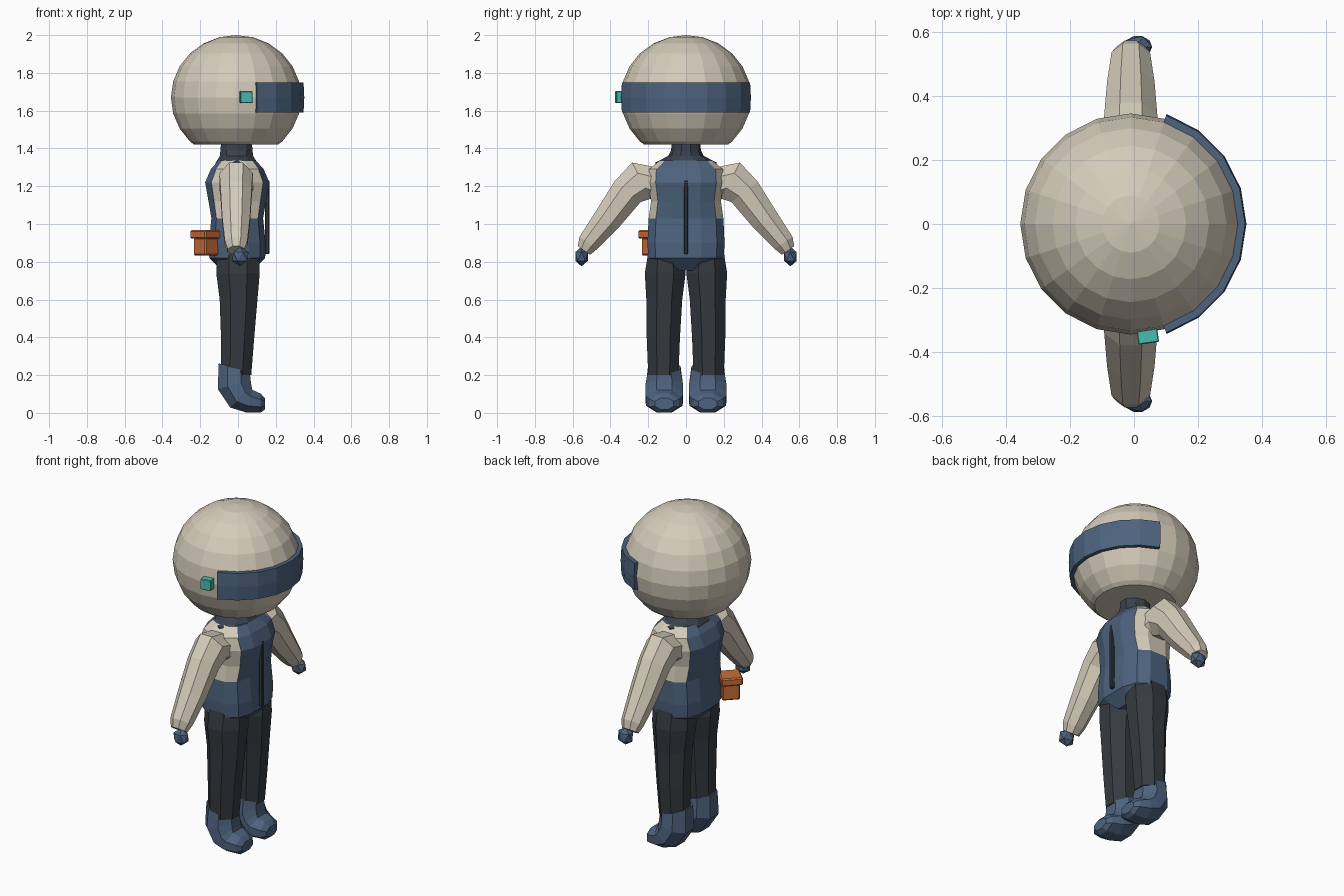
import bpy, bmesh
from math import sin, cos, pi, radians, copysign
from mathutils import Vector, Matrix

old = bpy.data.objects.get("Cube")
if old:
    bpy.data.objects.remove(old, do_unlink=True)


def material(name, rgb):
    m = bpy.data.materials.new(name)
    m.use_nodes = True
    m.diffuse_color = (*rgb, 1)
    bsdf = m.node_tree.nodes["Principled BSDF"]
    bsdf.inputs["Base Color"].default_value = (*rgb, 1)
    bsdf.inputs["Roughness"].default_value = 0.8
    return m


CREAM = material("cream", (0.66, 0.60, 0.49))
BLUE = material("denim blue", (0.075, 0.125, 0.21))
DARK = material("charcoal", (0.036, 0.043, 0.05))
SLATE = material("dark slate", (0.04, 0.053, 0.075))
ORANGE = material("orange", (0.58, 0.15, 0.04))
TEAL = material("teal", (0.07, 0.50, 0.42))


def finish(name, bm, *mats):
    bmesh.ops.recalc_face_normals(bm, faces=bm.faces)
    me = bpy.data.meshes.new(name)
    bm.to_mesh(me)
    bm.free()
    for m in mats:
        me.materials.append(m)
    ob = bpy.data.objects.new(name, me)
    bpy.context.collection.objects.link(ob)
    return ob


def skin(name, rings, *mats):
    """Closed surface through a row of point rings."""
    bm = bmesh.new()
    rows = [[bm.verts.new(p) for p in ring] for ring in rings]
    n = len(rows[0])
    for a, b in zip(rows, rows[1:]):
        for i in range(n):
            j = (i + 1) % n
            bm.faces.new((a[i], a[j], b[j], b[i]))
    bm.faces.new(rows[0])
    bm.faces.new(rows[-1])
    return finish(name, bm, *mats)


def section(c, ru, rv, tilt_u=0, tilt_v=0, sides=8, power=1.0):
    """Ring with flats on its axes; u leans in the xz plane, v in the yz plane."""
    tu, tv = radians(tilt_u), radians(tilt_v)
    u = Vector((cos(tu), 0, sin(tu))) * ru
    v = Vector((0, cos(tv), sin(tv))) * rv
    soft = lambda t: copysign(abs(t) ** power, t) / cos(pi / sides) ** power
    angles = [2 * pi * (i + 0.5) / sides for i in range(sides)]
    return [Vector(c) + u * soft(cos(a)) + v * soft(sin(a)) for a in angles]


def mirrored(ring, side):
    return [Vector((p.x, p.y * side, p.z)) for p in ring]


def box(name, center, size, turn, mat, bevel=0.0):
    bm = bmesh.new()
    bmesh.ops.create_cube(bm, size=1, matrix=Matrix.Diagonal((*size, 1)))
    if bevel:
        bmesh.ops.bevel(bm, geom=bm.edges[:], offset=bevel, segments=1, affect='EDGES')
    ob = finish(name, bm, mat)
    ob.location = center
    ob.rotation_euler.z = radians(turn)
    return ob


# Head: faceted globe with a flat cut underneath
HEAD = Vector((-0.01, 0, 1.67))
bm = bmesh.new()
bmesh.ops.create_uvsphere(bm, u_segments=20, v_segments=12, radius=1)
bmesh.ops.transform(bm, matrix=Matrix.Translation(HEAD) @ Matrix.Diagonal((0.345, 0.345, 0.33, 1)),
                    verts=bm.verts)
bmesh.ops.bisect_plane(bm, geom=bm.verts[:] + bm.edges[:] + bm.faces[:],
                       plane_co=(0, 0, 1.42), plane_no=(0, 0, 1), clear_inner=True)
bmesh.ops.holes_fill(bm, edges=[e for e in bm.edges if e.is_boundary], sides=0)
finish("head", bm, CREAM)

# Visor: curved band around the face
profile = [(0.332, -0.08), (0.357, -0.08), (0.361, 0), (0.357, 0.08), (0.332, 0.08)]
skin("visor", [[HEAD + Vector((r * cos(a), r * sin(a), h)) for r, h in profile]
               for a in (radians(18 * k) for k in range(-4, 5))], BLUE)

# Earpiece on the right of the head
box("earpiece", (0.043, -0.35, 1.672), (0.065, 0.045, 0.062), 8, TEAL, 0.003)

# Neck and flared collar
skin("neck_collar", [section((-0.008, 0, z), rx, ry, sides=10) for z, rx, ry in
     [(1.28, 0.12, 0.15), (1.325, 0.11, 0.155), (1.36, 0.088, 0.09),
      (1.39, 0.085, 0.075), (1.45, 0.08, 0.07)]], SLATE)

# Torso: blue panels front and back, cream on the upper flanks
torso = skin("torso", [section((-0.004, 0, z), rx, ry, sides=12, power=0.7) for z, rx, ry in
     [(0.755, 0.085, 0.13), (0.82, 0.148, 0.2), (0.9, 0.15, 0.204), (1.03, 0.137, 0.198),
      (1.12, 0.152, 0.185), (1.22, 0.17, 0.2), (1.29, 0.14, 0.195), (1.335, 0.1, 0.14)]],
     BLUE, CREAM)
for f in torso.data.polygons:
    c = f.center
    if c.z > 1.03 and abs(c.y) > 1.15 * abs(c.x) and abs(f.normal.z) < 0.95:
        f.material_index = 1

# Zip down the chest
box("zip", (0.155, 0, 1.035), (0.022, 0.02, 0.39), 0, DARK, 0.004)

# Hip pouch, set diagonally at the back right
box("pouch_body", (-0.17, -0.17, 0.88), (0.1, 0.095, 0.095), 45, ORANGE, 0.008)
box("pouch_lid", (-0.172, -0.172, 0.945), (0.12, 0.12, 0.045), 45, ORANGE, 0.007)

# Limb sections
LEG = [(0.85, 0.0, 0.11, 0.115, 0.09), (0.74, 0.0, 0.11, 0.115, 0.108),
       (0.6, 0.003, 0.115, 0.1, 0.095), (0.4, -0.002, 0.12, 0.088, 0.088),
       (0.2, -0.01, 0.12, 0.08, 0.08)]
BOOT = [(-0.02, 0.24, 0.085, 0.086, -15), (-0.02, 0.15, 0.09, 0.098, 15),
        (0.015, 0.085, 0.08, 0.1, 45), (0.06, 0.062, 0.062, 0.096, 75),
        (0.12, 0.052, 0.05, 0.078, 90), (0.143, 0.048, 0.03, 0.05, 90)]
ARM = [(0.13, 1.2, 0.09, 0.1, 80), (0.235, 1.23, 0.088, 0.108, 62),
       (0.31, 1.17, 0.083, 0.088, 38), (0.42, 1.02, 0.074, 0.074, 35),
       (0.517, 0.9, 0.06, 0.057, 35), (0.54, 0.86, 0.045, 0.04, 35)]

for label, s in (("left", 1), ("right", -1)):
    # Trouser leg
    skin(label + "_leg", [mirrored(section((x, y, z), rx, ry), s)
                          for z, x, y, rx, ry in LEG], DARK)
    # Boot bending forward into the toe
    skin(label + "_boot", [mirrored(section((x, 0.115, z), ru, rv, tilt_u=t), s)
                           for x, z, ru, rv, t in BOOT], BLUE)
    # Sleeve
    skin(label + "_arm", [mirrored(section((-0.01, y, z), rx, r, tilt_v=t), s)
                          for y, z, rx, r, t in ARM], CREAM)
    # Mitten hand
    bm = bmesh.new()
    bmesh.ops.create_icosphere(bm, subdivisions=1, radius=1)
    bmesh.ops.transform(bm, verts=bm.verts, matrix=Matrix.Translation((0.012, s * 0.553, 0.828))
                        @ Matrix.Diagonal((0.05, 0.039, 0.052, 1)))
    finish(label + "_hand", bm, BLUE)
